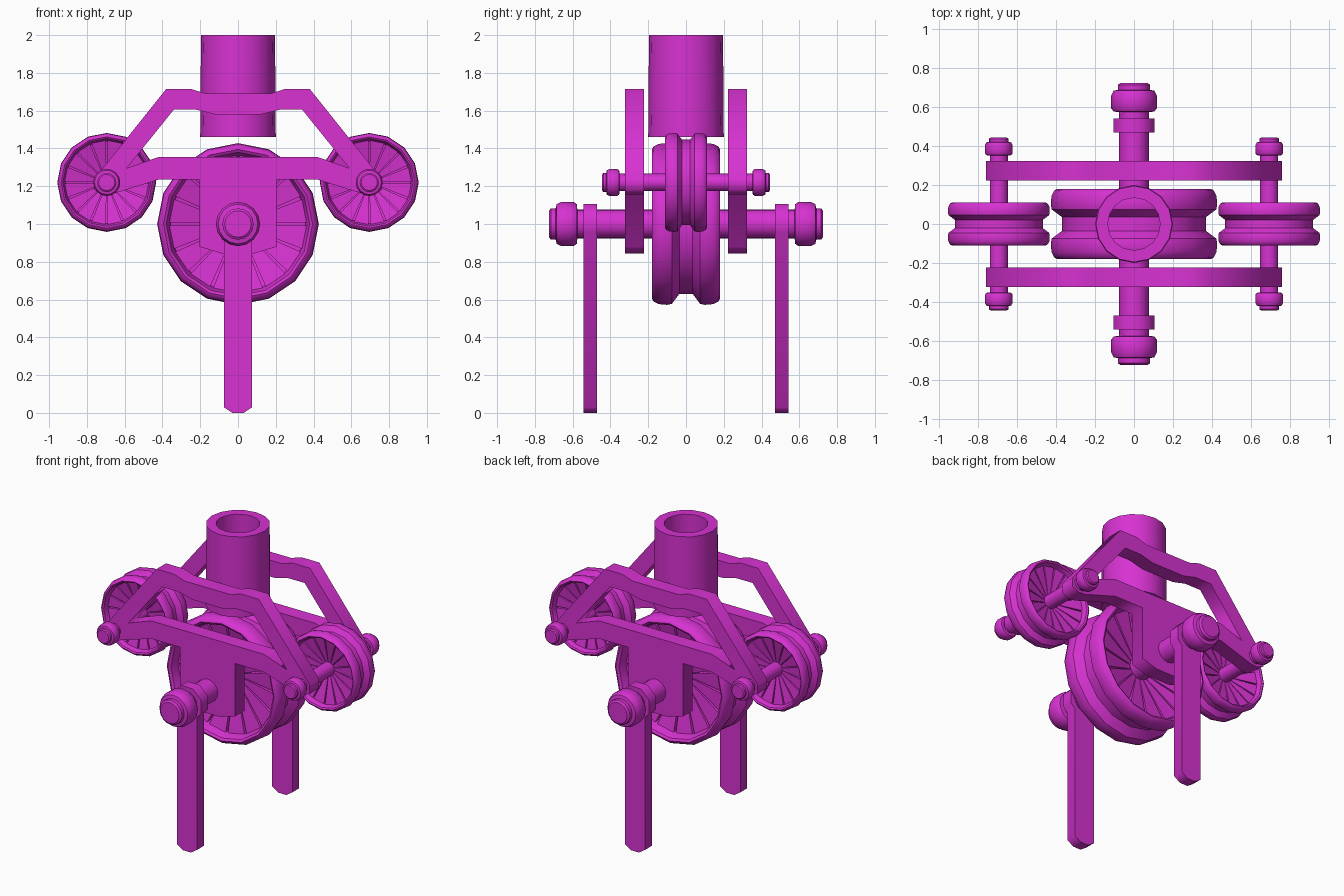
import bpy, bmesh, math
from mathutils import Vector

if "Cube" in bpy.data.objects:
    bpy.data.objects.remove(bpy.data.objects["Cube"])

magenta = bpy.data.materials.new("magenta")
magenta.diffuse_color = (0.68, 0.032, 0.64, 1)
magenta.use_nodes = True
magenta.node_tree.nodes["Principled BSDF"].inputs["Base Color"].default_value = magenta.diffuse_color


def add_mesh(name, bm, loc=(0, 0, 0), smooth=True):
    bmesh.ops.recalc_face_normals(bm, faces=bm.faces)
    me = bpy.data.meshes.new(name)
    bm.to_mesh(me)
    bm.free()
    me.materials.append(magenta)
    if smooth:
        me.shade_smooth()
        me.set_sharp_from_angle(angle=math.radians(35))
    ob = bpy.data.objects.new(name, me)
    ob.location = loc
    bpy.context.collection.objects.link(ob)
    return ob


def lathe(name, profile, n, loc, axis="Y", s=1.0, closed=False):
    """Revolve (radius, height) points around the y or z axis."""
    bm = bmesh.new()
    rings = []
    for i in range(n):
        a = 2 * math.pi * i / n
        ring = []
        for r, h in profile:
            u, v = r * math.sin(a) * s, r * math.cos(a) * s
            p = (u, h * s, v) if axis == "Y" else (u, v, h * s)
            ring.append(bm.verts.new(p))
        rings.append(ring)
    m = len(profile)
    for i in range(n):
        a, b = rings[i], rings[(i + 1) % n]
        for j in range(m if closed else m - 1):
            k = (j + 1) % m
            bm.faces.new((a[j], a[k], b[k], b[j]))
    if not closed:
        bm.faces.new([r[0] for r in rings])
        bm.faces.new([r[-1] for r in rings])
    return add_mesh(name, bm, loc)


def plate(name, outlines, y, thickness):
    """Extrude x/z outlines (later ones are holes) along y."""
    cu = bpy.data.curves.new(name, "CURVE")
    cu.dimensions = "2D"
    cu.fill_mode = "BOTH"
    cu.extrude = thickness / 2
    for pts in outlines:
        sp = cu.splines.new("POLY")
        sp.points.add(len(pts) - 1)
        for p, (x, z) in zip(sp.points, pts):
            p.co = (x, z, 0, 1)
        sp.use_cyclic_u = True
    tmp = bpy.data.objects.new("outline", cu)
    bpy.context.collection.objects.link(tmp)
    bpy.context.view_layer.update()
    me = bpy.data.meshes.new_from_object(tmp.evaluated_get(bpy.context.evaluated_depsgraph_get()))
    bpy.data.objects.remove(tmp)
    bm = bmesh.new()
    bm.from_mesh(me)
    bpy.data.meshes.remove(me)
    bmesh.ops.remove_doubles(bm, verts=bm.verts, dist=1e-4)
    for v in bm.verts:
        v.co = Vector((v.co.x, -v.co.z, v.co.y))
    return add_mesh(name, bm, (0, y, 0), smooth=False)


def mirrored(half):
    """Close an outline by mirroring it over x = 0."""
    return half + [(-x, z) for x, z in reversed(half)]


def spokes(name, loc, s, n=16):
    """Dished web of wedge spokes with narrow slits, on both wheel faces."""
    bm = bmesh.new()
    r0, r1 = 0.06, 0.366
    for side in (-1, 1):
        cols = []
        for i in range(n):
            for f, drop in ((0.06, 0.03), (0.06, 0), (0.94, 0), (0.94, 0.03)):
                a = 2 * math.pi * (i + f) / n
                cols.append([bm.verts.new((r * math.sin(a) * s, side * (y - drop) * s,
                                           r * math.cos(a) * s))
                             for r, y in ((r0, 0.05), (r1, 0.12))])
        for a, b in zip(cols, cols[1:] + cols[:1]):
            bm.faces.new((a[0], a[1], b[1], b[0]))
    return add_mesh(name, bm, loc, smooth=False)


# Grooved rim, one half mirrored over its middle plane
half_rim = [(0.37, 0.035), (0.423, 0.075), (0.428, 0.10), (0.424, 0.145), (0.41, 0.172),
            (0.395, 0.18), (0.38, 0.17), (0.367, 0.13), (0.355, 0.08)]
rim = half_rim + [(r, -y) for r, y in reversed(half_rim)]

# Axle with rounded nuts and end caps
half_axle = [(0.076, 0.575), (0.105, 0.578), (0.117, 0.595), (0.117, 0.66), (0.105, 0.685),
             (0.083, 0.69), (0.083, 0.715), (0.07, 0.725)]
axle = [(r, -y) for r, y in reversed(half_axle)] + half_axle

# Main wheel and two scaled-down side wheels
for name, x, z, s in (("main", 0, 1.0, 1.0), ("left", -0.695, 1.22, 0.612),
                      ("right", 0.695, 1.22, 0.612)):
    lathe(name + "_wheel_rim", rim, 16, (x, 0, z), s=s, closed=True)
    spokes(name + "_wheel_spokes", (x, 0, z), s)
    lathe(name + "_axle", axle, 16, (x, 0, z), s=s)

# Hollow upright tube
lathe("tube", [(0.2, 1.46), (0.196, 2.0), (0.135, 2.0), (0.135, 1.46)], 16, (0, 0, 0),
      axis="Z", closed=True)

# Side frames: arched upper arm, lower arm and hanging centre plate
frame_outer = mirrored([(0.17, 1.69), (0.25, 1.715), (0.38, 1.715), (0.76, 1.24), (0.76, 1.18),
                        (0.71, 1.155), (0.66, 1.16), (0.42, 1.235), (0.205, 1.235),
                        (0.205, 0.88), (0.09, 0.845)])
frame_hole = mirrored([(0.12, 1.58), (0.22, 1.605), (0.34, 1.605), (0.59, 1.295), (0.42, 1.355)])

# Legs with a rounded head around the axle
leg = mirrored([(0.045, 1.105), (0.105, 1.045), (0.105, 0.955), (0.075, 0.92),
                (0.075, 0.03), (0.03, 0.0)])

for name, side in (("front", -1), ("back", 1)):
    plate(name + "_frame", [frame_outer, frame_hole], side * 0.273, 0.10)
    plate(name + "_leg", [leg], side * 0.507, 0.072)
